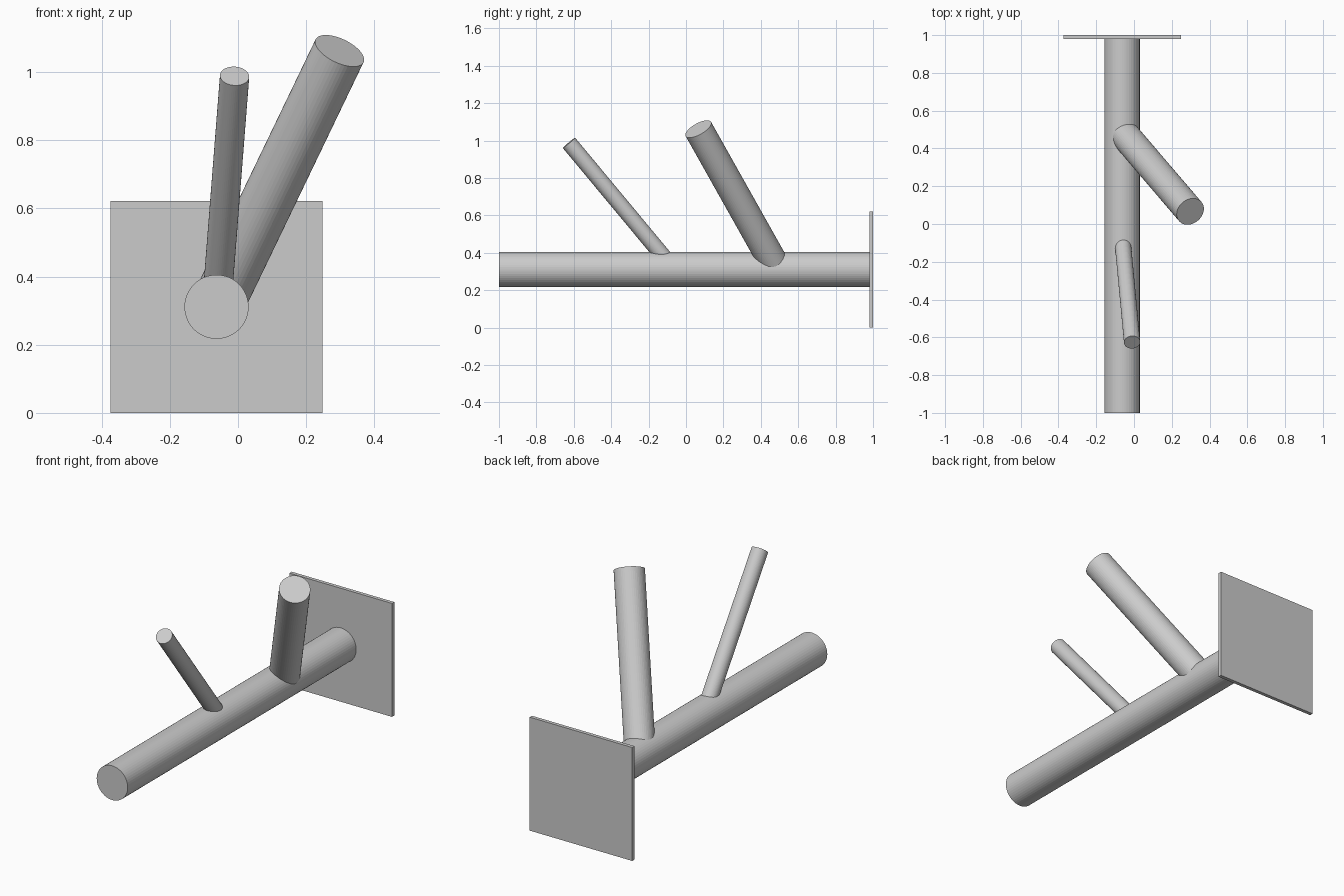
import bpy
from mathutils import Vector

if "Cube" in bpy.data.objects:
    bpy.data.objects.remove(bpy.data.objects["Cube"], do_unlink=True)

# Single grey finish
grey = bpy.data.materials.new("light_grey")
grey.use_nodes = True
colour = (0.6, 0.6, 0.6, 1)
grey.diffuse_color = colour
grey.node_tree.nodes["Principled BSDF"].inputs["Base Color"].default_value = colour

AXIS_X, AXIS_Z = -0.063, 0.311


def rod(name, start, end, radius, sides=48):
    """Capped cylinder running between two points."""
    start, end = Vector(start), Vector(end)
    span = end - start
    bpy.ops.mesh.primitive_cylinder_add(
        vertices=sides, radius=radius, depth=span.length, location=(start + end) / 2,
        rotation=span.to_track_quat('Z', 'Y').to_euler())
    obj = bpy.context.object
    obj.name = name
    obj.data.materials.append(grey)
    bpy.ops.object.shade_flat()
    return obj


# Horizontal trunk
rod("trunk", (AXIS_X, -1, AXIS_Z), (AXIS_X, 0.985, AXIS_Z), 0.094)

# Branches start on the trunk axis
rod("thick_branch", (AXIS_X, 0.488, AXIS_Z), (0.298, 0.066, 1.062), 0.078)
rod("thin_branch", (AXIS_X, -0.063, AXIS_Z), (-0.010, -0.626, 0.988), 0.043)

# Square wall plate
bpy.ops.mesh.primitive_cube_add(size=1, location=(AXIS_X, 0.99, AXIS_Z))
plate = bpy.context.object
plate.name = "wall_plate"
plate.scale = (0.622, 0.02, 0.622)
bpy.ops.object.transform_apply(location=False, rotation=False, scale=True)
plate.data.materials.append(grey)
